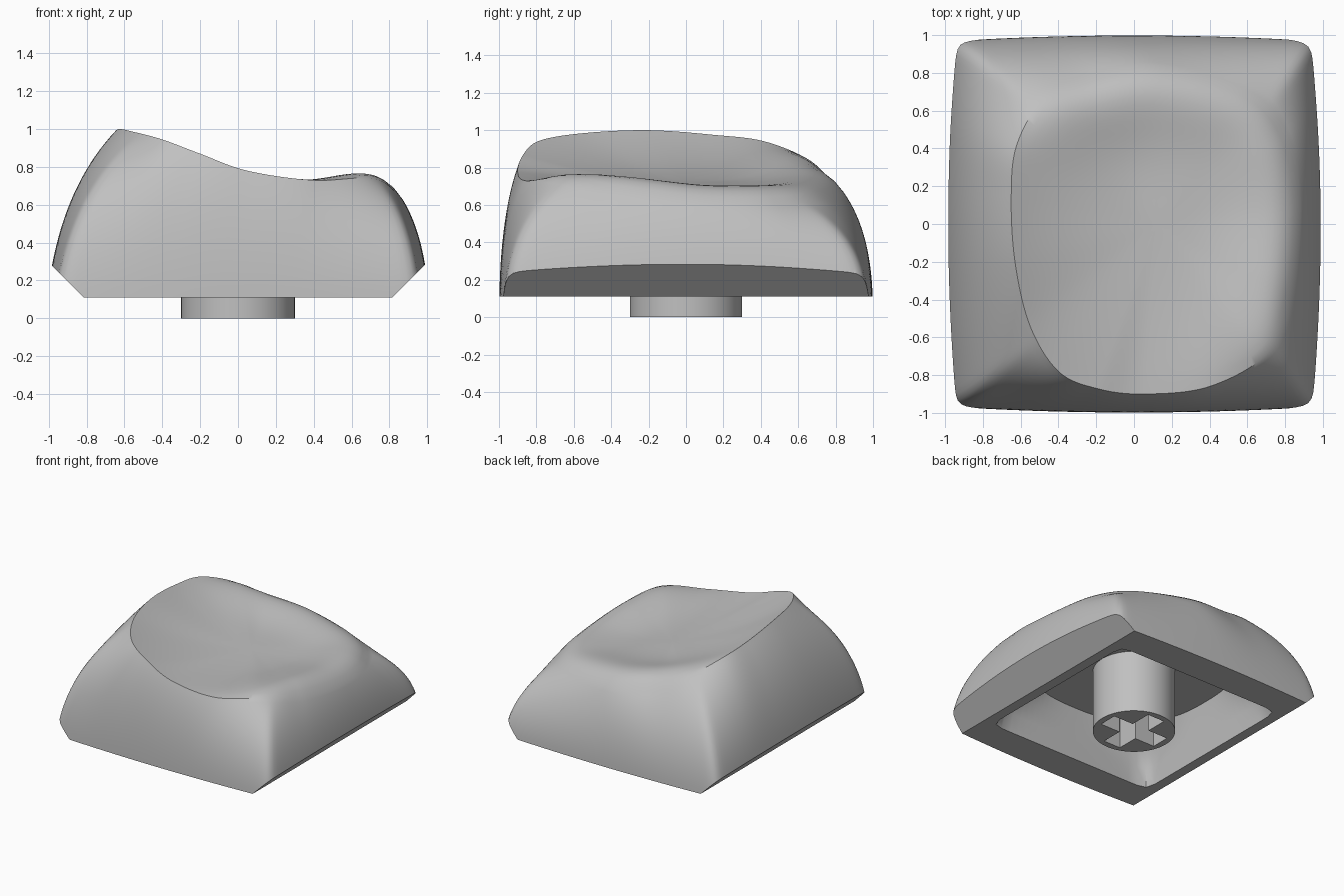
import bpy
import bmesh
from math import sin, cos, atan2, radians, pi
from mathutils import Vector

cube = bpy.data.objects.get("Cube")
if cube:
    bpy.data.objects.remove(cube, do_unlink=True)

BASE_Z = 0.11
CEILING_Z = 0.5

grey = bpy.data.materials.new("plain grey")
grey.use_nodes = True
grey.diffuse_color = (0.53, 0.53, 0.53, 1)
grey.node_tree.nodes["Principled BSDF"].inputs["Base Color"].default_value = grey.diffuse_color


def add_object(name, bm):
    bmesh.ops.recalc_face_normals(bm, faces=bm.faces)
    mesh = bpy.data.meshes.new(name)
    bm.to_mesh(mesh)
    bm.free()
    mesh.materials.append(grey)
    obj = bpy.data.objects.new(name, mesh)
    bpy.context.collection.objects.link(obj)
    return obj


def activate(obj):
    bpy.ops.object.select_all(action='DESELECT')
    obj.select_set(True)
    bpy.context.view_layer.objects.active = obj


def cut(obj, cutter):
    cutter.hide_render = True
    mod = obj.modifiers.new("cut", 'BOOLEAN')
    mod.operation = 'DIFFERENCE'
    mod.solver = 'EXACT'
    mod.object = cutter
    activate(obj)
    bpy.ops.object.modifier_apply(modifier=mod.name)
    bpy.data.objects.remove(cutter, do_unlink=True)


def smooth(obj):
    activate(obj)
    bpy.ops.object.shade_smooth_by_angle(angle=radians(32))


def squircle(angle, power):
    c, s = cos(angle), sin(angle)
    r = (abs(c) ** power + abs(s) ** power) ** (-1 / power)
    return c * r, s * r


def loft(rings, tip=None):
    """Skin a stack of closed rings, cap the first, close the last."""
    bm = bmesh.new()
    loops = [[bm.verts.new(p) for p in ring] for ring in rings]
    n = len(rings[0])
    for a, b in zip(loops, loops[1:]):
        for i in range(n):
            j = (i + 1) % n
            bm.faces.new((a[i], a[j], b[j], b[i]))
    bm.faces.new(loops[0][::-1])
    if tip is None:
        bm.faces.new(loops[-1])
    else:
        top = bm.verts.new(tip)
        for i in range(n):
            bm.faces.new((loops[-1][i], loops[-1][(i + 1) % n], top))
    return bm


def closed_spline(keys, steps):
    """Catmull-Rom curve through the keys."""
    points = []
    for i in range(len(keys)):
        a, b, c, d = (Vector(keys[(i + k - 1) % len(keys)]) for k in range(4))
        for step in range(steps):
            t = step / steps
            points.append(b + (c - a) * (t / 2)
                          + (2 * a - 5 * b + 4 * c - d) * (t * t / 2)
                          + (3 * b - a - 3 * c + d) * (t ** 3 / 2))
    return points


# Rim of the dish, counter-clockwise: x, y, z and swell just inside the rim
RIM = [
    (.88, .1, .60, .075), (.81, .48, .60, .07), (.6, .71, .63, .06),
    (.12, .84, .66, .08), (-.25, .79, .71, .09), (-.48, .66, .84, .05),
    (-.62, .42, .94, .01), (-.65, .15, .975, 0), (-.63, -.2, 1, 0),
    (-.55, -.54, .985, 0), (-.4, -.78, .945, 0), (-.2, -.87, .87, 0),
    (.05, -.9, .78, 0), (.4, -.86, .73, .01), (.71, -.68, .74, .04),
    (.84, -.38, .66, .08),
]
rim = closed_spline(RIM, 16)
centre = Vector((.12, 0, .72))

# Body: bulging walls from the bowed square base up to the rim, then the dish
base = []
for p in rim:
    x, y = squircle(atan2(p.y, p.x - .1), 36)
    base.append(Vector((x * (1.008 - .045 * y * y), y * (.998 - .03 * x * x), BASE_Z)))

rings = []
WALL_STEPS = DISH_STEPS = 20
for step in range(WALL_STEPS + 1):
    t = step / WALL_STEPS
    ring = []
    for b, p in zip(base, rim):
        top = p.xyz
        rise = top - b
        mid = b + Vector((rise.x * .17, rise.y * .07, rise.z * .64))
        ring.append(b.lerp(mid, t).lerp(mid.lerp(top, t), t))
    rings.append(ring)
for step in range(1, DISH_STEPS):
    s = 1 - step / DISH_STEPS
    ring = []
    for p in rim:
        q = centre.lerp(p.xyz, s)
        tilt = -.1 * (p.x - centre.x)
        swell = p.w * 6.75 * s ** 4 * (1 - s * s)
        q.z = centre.z + tilt * s + (p.z - centre.z - tilt) * s * s + swell
        ring.append(q)
    rings.append(ring)
bm = loft(rings, centre)

# Sloped undercuts along the left and right bottom edges
for side in (-1, 1):
    bmesh.ops.bisect_plane(
        bm, geom=bm.verts[:] + bm.edges[:] + bm.faces[:], dist=1e-5,
        plane_co=(side * .815, 0, BASE_Z), plane_no=(side, 0, -1), clear_outer=True)
    bmesh.ops.holes_fill(bm, edges=[e for e in bm.edges if e.is_boundary], sides=0)
body = add_object("cap_body", bm)

# Hollow underside, narrowing to a round ceiling
angles = [2 * pi * i / 96 for i in range(96)]
hollow = []
for half, power, z in ((.745, 24, 0), (.735, 24, BASE_Z), (.715, 14, .25),
                       (.7, 5, .39), (.68, 2.6, CEILING_Z)):
    ring = []
    for a in angles:
        x, y = squircle(a, power)
        ring.append((x * half, y * half, z))
    hollow.append(ring)
cut(body, add_object("hollow_cutter", loft(hollow)))
smooth(body)

# Round stem with a cross-shaped socket
stem = add_object("stem", loft([[(.3 * cos(a), .3 * sin(a), z) for a in angles]
                                for z in (0, CEILING_Z + .04)]))
for size in ((.5, .15), (.15, .5)):
    bm = bmesh.new()
    bmesh.ops.create_cube(bm, size=1)
    bmesh.ops.scale(bm, verts=bm.verts, vec=(*size, .8))
    cut(stem, add_object("socket_cutter", bm))
smooth(stem)
